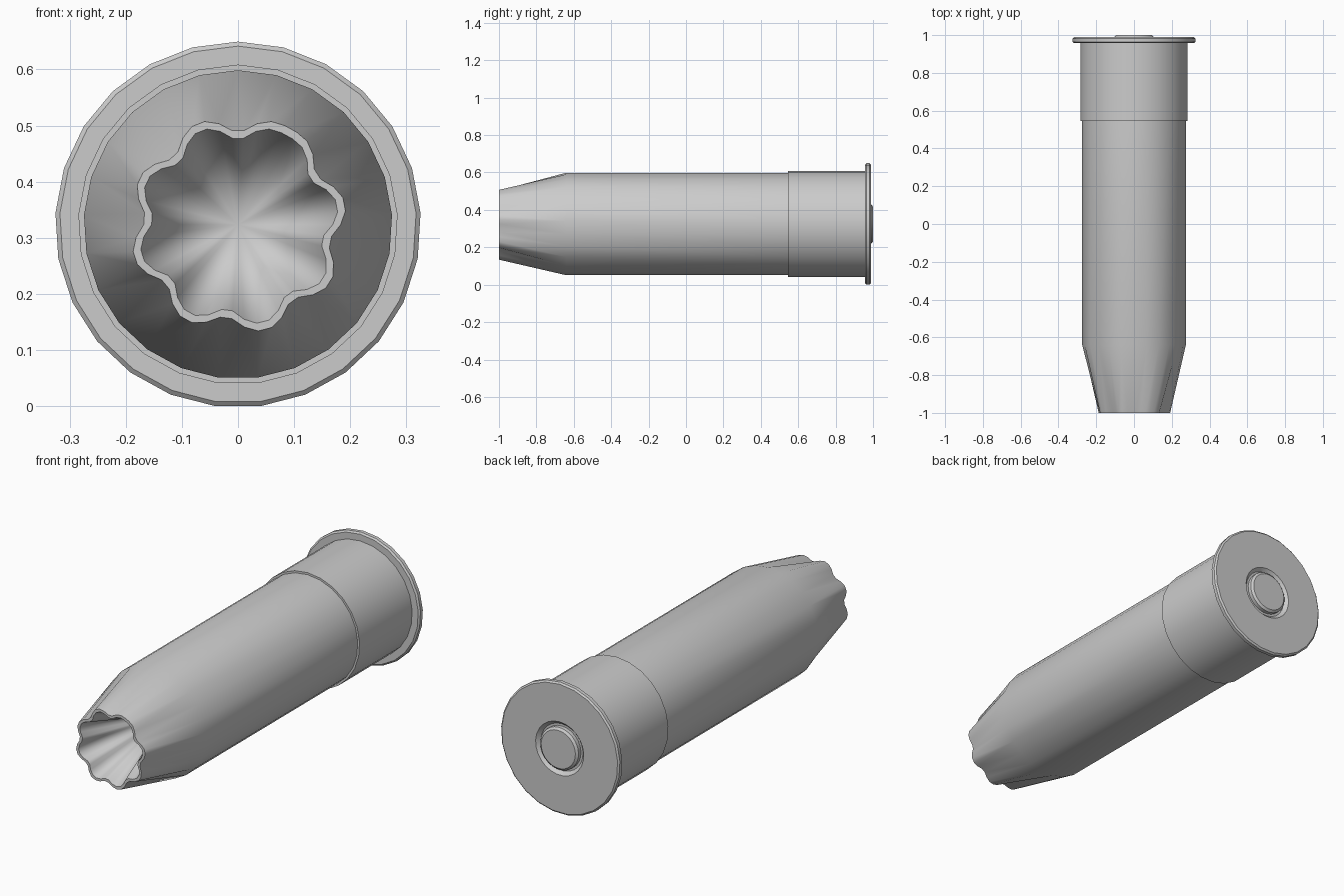
import bpy, bmesh, math

if "Cube" in bpy.data.objects:
    bpy.data.objects.remove(bpy.data.objects["Cube"])

N = 25            # sides around the axis
CZ = 0.3235       # height of the axis


def point(r, deg, y):
    a = math.radians(deg)
    return (r * math.cos(a), y, CZ + r * math.sin(a))


def ring(bm, r, y):
    return [bm.verts.new(point(r, 90 + i * 360 / N, y)) for i in range(N)]


def bridge(bm, a, b):
    n = len(a)
    for i in range(n):
        j = (i + 1) % n
        bm.faces.new((a[i], a[j], b[j], b[i]))


def finish(bm, name, angle=35):
    bmesh.ops.recalc_face_normals(bm, faces=bm.faces)
    me = bpy.data.meshes.new(name)
    bm.to_mesh(me)
    bm.free()
    ob = bpy.data.objects.new(name, me)
    bpy.context.collection.objects.link(ob)
    bpy.ops.object.select_all(action='DESELECT')
    ob.select_set(True)
    bpy.context.view_layer.objects.active = ob
    bpy.ops.object.shade_smooth_by_angle(angle=math.radians(angle))
    return ob


def lathe(name, profile, cap_end=False):
    bm = bmesh.new()
    rings = [ring(bm, r, y) for r, y in profile]
    for a, b in zip(rings, rings[1:]):
        bridge(bm, a, b)
    if cap_end:
        bm.faces.new(rings[-1])
    return finish(bm, name)


# metal base: step, sleeve, bevelled rim and the recess around the primer
lathe("base_cap", [(0.274, 0.545), (0.285, 0.545), (0.285, 0.957), (0.318, 0.957),
                   (0.326, 0.964), (0.326, 0.982), (0.318, 0.989),
                   (0.132, 0.989), (0.116, 0.972), (0.10, 0.972)])

# primer button
lathe("primer", [(0.105, 0.972), (0.105, 0.991), (0.094, 1.0)], cap_end=True)

# hull: plain tube, then a taper into a fluted, open mouth
flute = [0.168, 0.168, 0.183, 0.193, 0.193, 0.183]
wide_flute = [0.168, 0.168, 0.183, 0.193, 0.195, 0.195, 0.193, 0.183]
radii = flute * 7 + wide_flute
bm = bmesh.new()
back = ring(bm, 0.275, 0.545)
shoulder = ring(bm, 0.275, -0.64)
bridge(bm, back, shoulder)


def mouth(thickness):
    return [bm.verts.new(point(r - thickness, 86.4 + k * 180 / N, -1.0))
            for k, r in enumerate(radii)]


outer, inner = mouth(0), mouth(0.014)
for i in range(N):
    j = (i + 1) % N
    bm.faces.new((shoulder[i], outer[2 * i], outer[2 * i + 1]))
    bm.faces.new((shoulder[i], outer[2 * i + 1], outer[2 * j], shoulder[j]))
bridge(bm, outer, inner)

# fluted cavity running in to a point
tip = bm.verts.new((0, -0.55, CZ))
for k in range(2 * N):
    bm.faces.new((inner[k], inner[(k + 1) % (2 * N)], tip))
finish(bm, "hull", 40)
